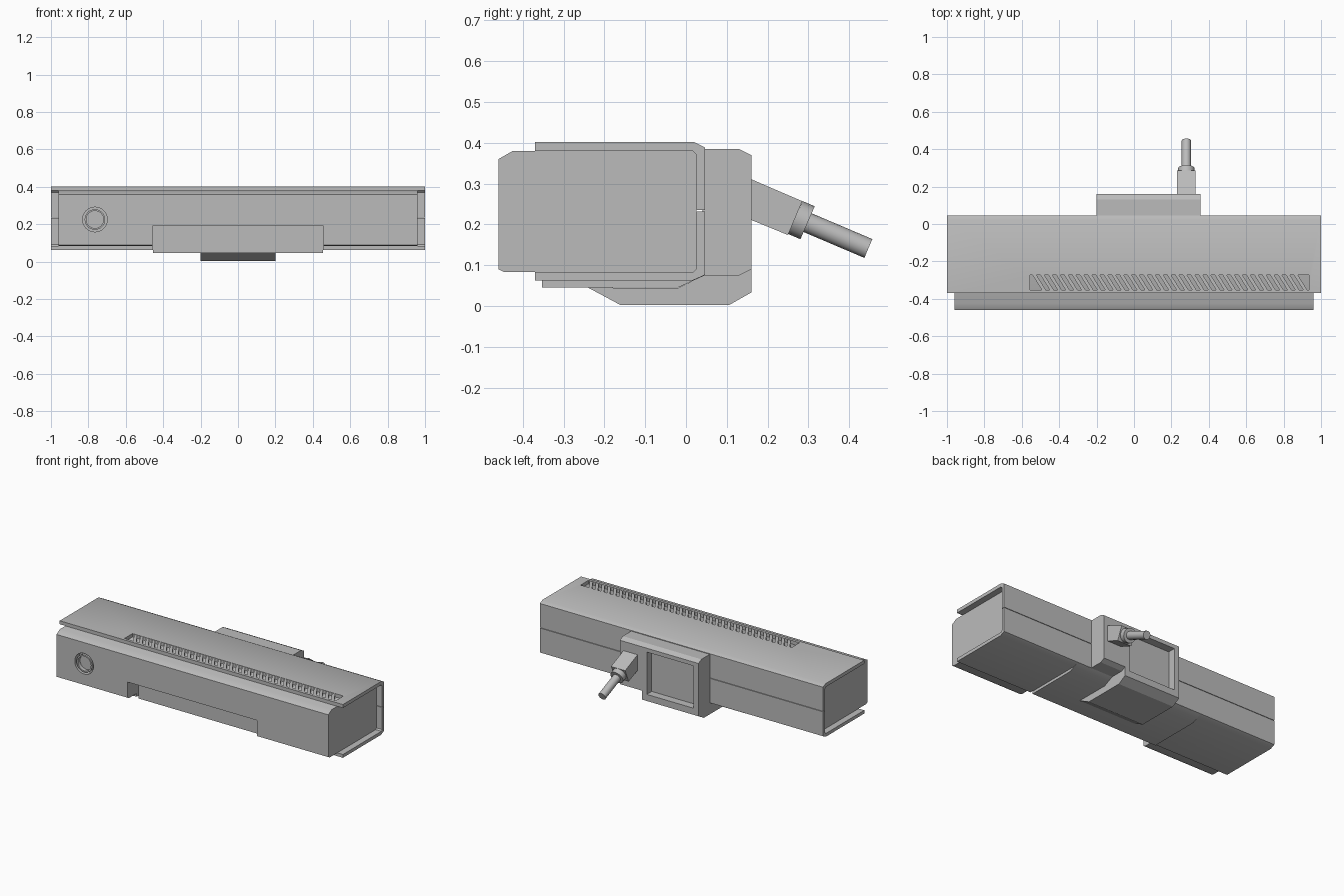
import bpy, bmesh, math
from mathutils import Vector, Matrix

cube = bpy.data.objects.get("Cube")
if cube:
    bpy.data.objects.remove(cube, do_unlink=True)

grey = bpy.data.materials.new("plain grey")
grey.use_nodes = True
GREY = (0.5, 0.5, 0.5, 1)
grey.diffuse_color = GREY
grey.node_tree.nodes["Principled BSDF"].inputs["Base Color"].default_value = GREY


def finish(name, bm):
    bmesh.ops.recalc_face_normals(bm, faces=bm.faces)
    mesh = bpy.data.meshes.new(name)
    bm.to_mesh(mesh)
    bm.free()
    mesh.materials.append(grey)
    ob = bpy.data.objects.new(name, mesh)
    bpy.context.collection.objects.link(ob)
    return ob


def add_prism(bm, points, offset):
    face = bm.faces.new([bm.verts.new(p) for p in points])
    new = bmesh.ops.extrude_face_region(bm, geom=[face])["geom"]
    verts = [g for g in new if isinstance(g, bmesh.types.BMVert)]
    bmesh.ops.translate(bm, verts=verts, vec=offset)


def prism(name, profile, x0, x1):
    """Extrude a (y, z) profile along x."""
    bm = bmesh.new()
    add_prism(bm, [(x0, y, z) for y, z in profile], (x1 - x0, 0, 0))
    return finish(name, bm)


def box(name, x0, x1, y0, y1, z0, z1):
    return prism(name, [(y0, z0), (y1, z0), (y1, z1), (y0, z1)], x0, x1)


def rod(name, start, end, radius, sides=20):
    start, end = Vector(start), Vector(end)
    axis = end - start
    bm = bmesh.new()
    turn = axis.to_track_quat('Z', 'Y').to_matrix().to_4x4()
    bmesh.ops.create_cone(bm, cap_ends=True, segments=sides, radius1=radius,
                          radius2=radius, depth=axis.length,
                          matrix=Matrix.Translation((start + end) / 2) @ turn)
    return finish(name, bm)


def activate(ob):
    bpy.ops.object.select_all(action='DESELECT')
    ob.select_set(True)
    bpy.context.view_layer.objects.active = ob


def cut(ob, cutter):
    mod = ob.modifiers.new("cut", 'BOOLEAN')
    mod.operation = 'DIFFERENCE'
    mod.solver = 'EXACT'
    mod.object = cutter
    activate(ob)
    bpy.ops.object.modifier_apply(modifier=mod.name)
    bpy.data.objects.remove(cutter, do_unlink=True)


def smooth(ob):
    activate(ob)
    bpy.ops.object.shade_smooth_by_angle(angle=math.radians(32))


# Inner body with chamfered front edges and a notch under the front
body = prism("inner_body", [(-.46, .09), (-.445, .083), (.018, .083), (.026, .091),
                            (.026, .37), (.016, .38), (-.425, .38), (-.46, .36)], -.96, .96)
cut(body, box("notch_cutter", -.457, .457, -.6, -.35, 0, .19))

# Lens: round recess with a raised barrel inside
LX, LZ = -.765, .225
cut(body, rod("lens_cutter", (LX, -.5, LZ), (LX, -.42, LZ), .066, 32))
barrel = rod("lens_barrel", (LX, -.458, LZ), (LX, -.40, LZ), .055, 32)
cut(barrel, rod("barrel_cutter", (LX, -.5, LZ), (LX, -.435, LZ), .046, 32))
smooth(body)
smooth(barrel)

# Outer shell in two halves, open at the front and the ends
upper = prism("upper_shell", [(-.37, .38), (-.37, .402), (.02, .402), (.046, .389),
                              (.046, .235), (.026, .235), (.026, .37), (.016, .38)], -1, 1)
lower = prism("lower_shell", [(-.37, .083), (-.37, .062), (.015, .062), (.046, .076),
                              (.046, .232), (.026, .232), (.026, .091), (.018, .083)], -1, 1)
V0, V1, VF, VB = -.555, .935, -.352, -.272
cut(upper, box("vent_cutter", V0, V1, VF, VB, .375, .45))
cut(lower, box("shell_notch_cutter", -.457, .457, -.6, -.35, 0, .1))

# Slanted vent ribs
bm = bmesh.new()
COUNT, LEAN = 34, .05
step = (V1 - V0 - LEAN) / COUNT
for i in range(COUNT):
    x = V0 + i * step + .012
    w = step * .5
    add_prism(bm, [(x, VB, .379), (x + w, VB, .379),
                   (x + w + LEAN, VF, .379), (x + LEAN, VF, .379)], (0, 0, .021))
finish("vent_ribs", bm)

# Base plate filling the notch
base = prism("base_plate", [(-.353, .045), (-.02, .045), (.046, .075), (.02, .1),
                            (-.32, .1), (-.32, .19), (-.353, .19)], -.455, .455)
for part in (upper, lower, base):
    smooth(part)

# Mount: foot and back block with a square recess
mount = prism("mount", [(-.24, .045), (-.16, .002), (.105, .002), (.16, .033), (.16, .37),
                        (.13, .385), (.04, .385), (.04, .073), (-.02, .044)], -.2, .2)
cut(mount, box("recess_cutter", -.165, .165, .11, .3, .075, .345))

# Cable housing beside the mount
prism("cable_housing", [(.04, .075), (.13, .075), (.16, .09), (.16, .37),
                        (.13, .385), (.04, .385)], .2, .355)

# Strain relief, collar and cable stub
prism("strain_relief", [(.15, .315), (.285, .257), (.25, .174), (.15, .215)], .23, .33)
CX = .28
smooth(rod("cable_collar", (CX, .268, .217), (CX, .298, .204), .044, 16))
smooth(rod("cable", (CX, .28, .212), (CX, .447, .141), .025, 16))
